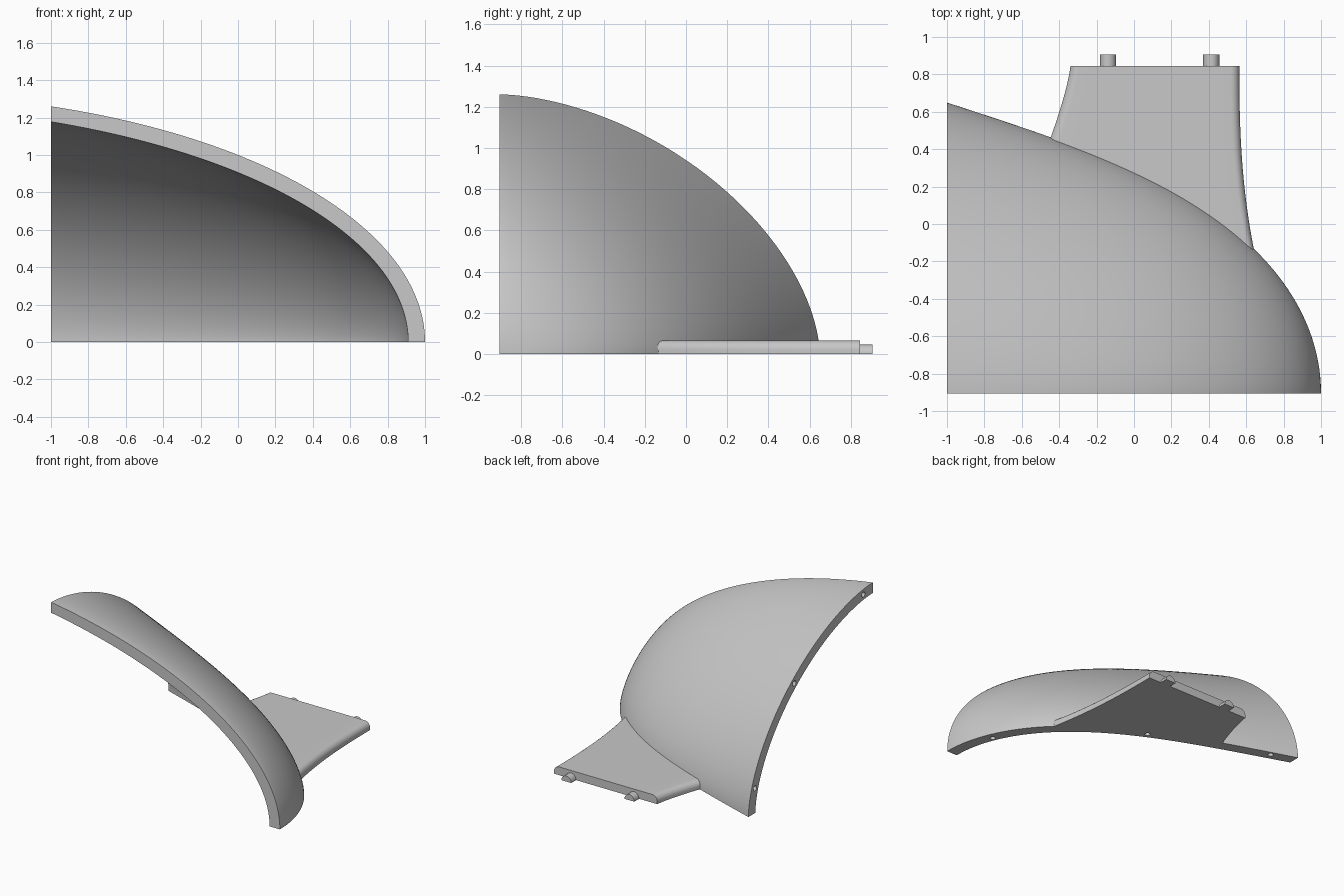
import bpy
import bmesh
from math import sin, cos, pi, sqrt
from mathutils import Vector

cube = bpy.data.objects.get("Cube")
if cube:
    bpy.data.objects.remove(cube, do_unlink=True)

GREY = (0.58, 0.58, 0.58, 1)
grey = bpy.data.materials.new("plain_grey")
grey.use_nodes = True
grey.diffuse_color = GREY
grey.node_tree.nodes["Principled BSDF"].inputs["Base Color"].default_value = GREY

FRONT, CUT, BACK, TOP = -0.905, -1.0, 0.845, 0.065


def make_object(name, bm):
    bmesh.ops.remove_doubles(bm, verts=bm.verts, dist=1e-5)
    bmesh.ops.recalc_face_normals(bm, faces=bm.faces)
    mesh = bpy.data.meshes.new(name)
    bm.to_mesh(mesh)
    bm.free()
    mesh.materials.append(grey)
    ob = bpy.data.objects.new(name, mesh)
    bpy.context.collection.objects.link(ob)
    return ob


def smooth(ob):
    bpy.ops.object.select_all(action='DESELECT')
    ob.select_set(True)
    bpy.context.view_layer.objects.active = ob
    bpy.ops.object.shade_smooth_by_angle(angle=0.6)


def closed_sheet(name, upper, lower):
    """Solid between two point grids of equal size."""
    bm = bmesh.new()
    a, b = [[[bm.verts.new(p) for p in row] for row in g] for g in (upper, lower)]
    rows, cols = len(a) - 1, len(a[0]) - 1
    for g in (a, b):
        for i in range(rows):
            for j in range(cols):
                bm.faces.new((g[i][j], g[i + 1][j], g[i + 1][j + 1], g[i][j + 1]))
    for j in (0, cols):
        for i in range(rows):
            bm.faces.new((a[i][j], a[i + 1][j], b[i + 1][j], b[i][j]))
    for i in (0, rows):
        for j in range(cols):
            bm.faces.new((a[i][j], a[i][j + 1], b[i][j + 1], b[i][j]))
    bmesh.ops.dissolve_degenerate(bm, dist=1e-5, edges=bm.edges)
    return make_object(name, bm)


# Curved shell: rounded outlines, cross-sections flatter towards the tip
OUTER = dict(tip=1.0, depth=(1.84, 0.536, 0.11), height=(1.206, 0.206, 0))
INNER = dict(tip=0.91, depth=(1.712, 0.557, 0.131), height=(1.062, 0.176, 0))


def reach(surface, key, x):
    d = max(surface["tip"] - x, 0)
    p, q, r = surface[key]
    return sqrt(max(p * d - q * d ** 2 + r * d ** 3, 0))


def shell_point(surface, x, t):
    fullness = 1.52 + 0.2 * ((1 - x) / 2) ** 3
    e = 2 / fullness
    c, s = max(cos(t), 0), max(sin(t), 0)
    if c < 1e-6:
        c = 0
    return Vector((x, FRONT + reach(surface, "depth", x) * c ** e,
                   reach(surface, "height", x) * s ** e))


def shell_grid(surface, rows=56, cols=48):
    length = surface["tip"] - CUT
    return [[shell_point(surface, surface["tip"] - length * (i / rows) ** 2, j / cols * pi / 2)
             for j in range(cols + 1)] for i in range(rows + 1)]


shell = closed_sheet("curved_shell", shell_grid(OUTER), shell_grid(INNER))


# Round dowel holes in the bottom rim and the cut end
def drill(centre, axis):
    bm = bmesh.new()
    rot = Vector((0, 0, 1)).rotation_difference(Vector(axis)).to_matrix().to_4x4()
    rot.translation = centre
    bmesh.ops.create_cone(bm, cap_ends=True, segments=20, radius1=0.02,
                          radius2=0.02, depth=0.12, matrix=rot)
    cutter = make_object("hole_cutter", bm)
    cutter.hide_render = True
    mod = shell.modifiers.new("hole", 'BOOLEAN')
    mod.operation, mod.solver, mod.object = 'DIFFERENCE', 'EXACT', cutter
    bpy.ops.object.select_all(action='DESELECT')
    shell.select_set(True)
    bpy.context.view_layer.objects.active = shell
    bpy.ops.object.modifier_apply(modifier=mod.name)
    bpy.data.objects.remove(cutter, do_unlink=True)


for x, y in ((0.87, -0.55), (0.05, 0.21), (-0.82, 0.555)):
    drill((x, y, 0), (0, 0, 1))
for t in (0.21, 0.81, 1.46):
    mid = (shell_point(OUTER, CUT, t) + shell_point(INNER, CUT, t)) / 2
    drill(mid, (1, 0, 0))
smooth(shell)

# Flared base plate with rounded side edges, ending inside the shell wall
ROUND = 0.045
arc = [k / 8 * pi / 2 for k in range(9)]
left_profile = [(0, ROUND * (1 - cos(a)), TOP - ROUND + ROUND * sin(a)) for a in arc]
right_profile = [(1, -dx, z) for _, dx, z in reversed(left_profile)]
middle = [(k / 16, 0, TOP) for k in range(2, 15)]
profile = left_profile + middle + right_profile


def plate_row(v, flat):
    row = []
    for u, dx, z in profile:
        def x_at(w):
            left = -0.34 - 0.115 * w ** 1.3
            right = 0.563 + 0.085 * w ** 2.5
            return left + (right - left) * u + dx
        y_end = FRONT + reach(OUTER, "depth", x_at(1)) - 0.03
        row.append((x_at(v), BACK + (y_end - BACK) * v, 0 if flat else z))
    return row


steps = [k / 20 for k in range(21)]
plate = closed_sheet("base_plate", [plate_row(v, False) for v in steps],
                     [plate_row(v, True) for v in steps])
smooth(plate)

# Half-round locating pegs on the back edge
for side, cx in (("right", -0.138), ("left", 0.413)):
    bm = bmesh.new()
    ring = [bm.verts.new((cx + 0.043 * cos(k / 16 * pi), BACK - 0.03, 0.045 * sin(k / 16 * pi)))
            for k in range(17)]
    cap = bm.faces.new(ring)
    out = bmesh.ops.extrude_face_region(bm, geom=[cap], use_keep_orig=True)
    moved = [g for g in out["geom"] if isinstance(g, bmesh.types.BMVert)]
    bmesh.ops.translate(bm, vec=(0, 0.09, 0), verts=moved)
    smooth(make_object(side + "_peg", bm))
